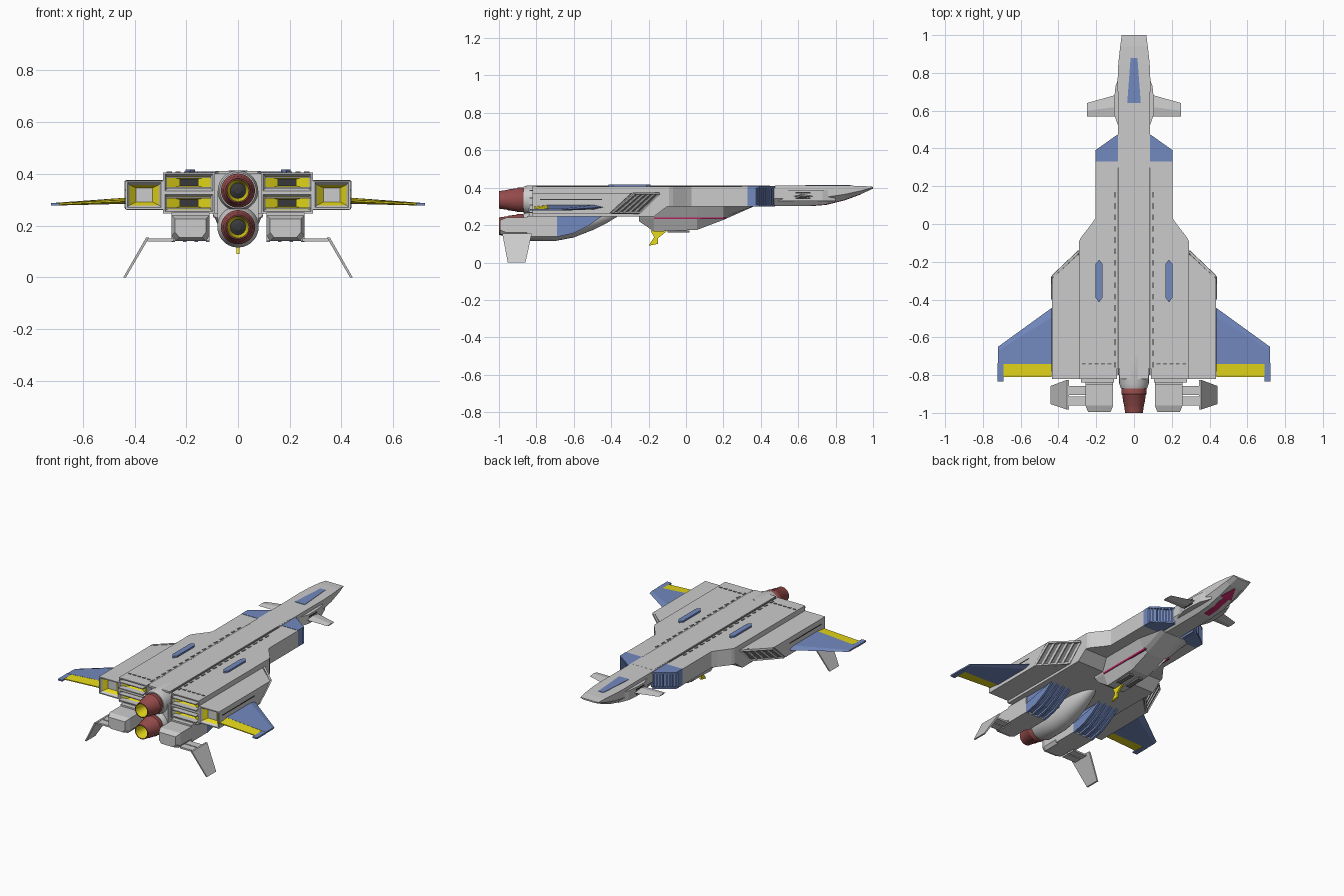
import bpy, bmesh, math
from mathutils import Vector

if "Cube" in bpy.data.objects:
    bpy.data.objects.remove(bpy.data.objects["Cube"])

def mat(name, rgb):
    m = bpy.data.materials.new(name)
    m.diffuse_color = (*rgb, 1)
    m.use_nodes = True
    m.node_tree.nodes["Principled BSDF"].inputs["Base Color"].default_value = m.diffuse_color
    return m

BLUE = mat("blue", (0.17, 0.25, 0.52))
YELLOW = mat("yellow", (0.8, 0.7, 0.01))
RED = mat("red", (0.3, 0.07, 0.07))
PINK = mat("magenta", (0.55, 0.02, 0.14))
DARK = mat("dark", (0.04, 0.04, 0.045))
MID = mat("mid_grey", (0.2, 0.2, 0.2))

def loft(name, rings, m=None, mirror=False, caps=(True, True), smooth=False):
    bm = bmesh.new()
    rs = [[bm.verts.new(p) for p in r] for r in rings]
    n = len(rs[0])
    for a, b in zip(rs, rs[1:]):
        for i in range(n):
            bm.faces.new((a[i], a[(i + 1) % n], b[(i + 1) % n], b[i]))
    if caps[0]: bm.faces.new(rs[0][::-1])
    if caps[1]: bm.faces.new(rs[-1])
    bmesh.ops.recalc_face_normals(bm, faces=bm.faces)
    me = bpy.data.meshes.new(name)
    bm.to_mesh(me)
    bm.free()
    ob = bpy.data.objects.new(name, me)
    bpy.context.collection.objects.link(ob)
    if m: me.materials.append(m)
    if mirror: ob.modifiers.new("mirror", 'MIRROR')
    if smooth:
        bpy.ops.object.select_all(action='DESELECT')
        ob.select_set(True)
        bpy.context.view_layer.objects.active = ob
        bpy.ops.object.shade_smooth_by_angle(angle=math.radians(35))
    return ob

def plan(name, pts, z0, z1, m=None, mirror=False):      # outline seen from the top
    return loft(name, [[(x, y, z) for x, y in pts] for z in (z0, z1)], m, mirror)

def side(name, pts, x0, x1, m=None, mirror=False):      # profile seen from the side
    return loft(name, [[(x, y, z) for y, z in pts] for x in (x0, x1)], m, mirror)

def box(name, x0, x1, y0, y1, z0, z1, m=None, mirror=False):
    return plan(name, [(x0, y0), (x1, y0), (x1, y1), (x0, y1)], z0, z1, m, mirror)

def sym(pts):
    return pts + [(-x, y) for x, y in reversed(pts)]

def circle(r, y, cz, n=28, sz=1):
    return [(r * math.cos(2 * math.pi * i / n), y, cz + sz * r * math.sin(2 * math.pi * i / n)) for i in range(n)]

def beam(name, p, q, t, m=None):
    p, q = Vector(p), Vector(q)
    d = (q - p).normalized()
    u = d.cross(Vector((0.7, 0.7, 0.1))).normalized() * t
    v = d.cross(u).normalized() * t
    loft(name, [[c + u + v, c - u + v, c - u - v, c + u - v] for c in (p, q)], m, True)

def mix(a, b, t):
    return Vector(a).lerp(Vector(b), t)

# Main hull
plan("hull_deck", sym([(.205, .33), (.205, .03), (.225, .0), (.28, -.07), (.29, -.09), (.29, -.765)]), .3, .406)
side("hull_lower", [(-.1, .3), (-.17, .247), (-.765, .247), (-.765, .3)], -.29, .29)
box("spine_plate", -.078, .078, -.82, .45, .40, .411)
box("deck_rail", .08, .088, -.80, .3, .40, .4095, MID, True)
for i in range(16):
    box("deck_hatch", .096, .106, -.76 + .06 * i, -.73 + .06 * i, .40, .409, MID, True)
for i in range(5):
    box("rear_deck_hatch", .12 + .034 * i, .14 + .034 * i, -.745, -.735, .40, .409, MID, True)
plan("deck_fin", [(.185, -.19), (.203, -.21), (.203, -.39), (.185, -.415), (.167, -.39), (.167, -.21)], .40, .417, BLUE, True)

# Nose
def nose_ring(y, w, zt, zm, zb):
    return [(w, y, zt), (w, y, zm), (w * .6, y, zb), (-w * .6, y, zb), (-w, y, zm), (-w, y, zt)]
NOSE = [(.3, .085, .41, .34, .30), (.65, .085, .411, .345, .302), (.75, .087, .411, .35, .31),
        (.85, .083, .411, .365, .335), (.94, .073, .41, .385, .368), (1.0, .065, .405, .402, .395)]
loft("nose", [nose_ring(*r) for r in NOSE])
plan("canopy", sym([(.018, .88), (.036, .64)]), .40, .4135, BLUE)
plan("canard_fairing", [(.07, .80), (.098, .73), (.105, .66), (.105, .58), (.07, .48)], .328, .388, None, True)
for z in (.34, .368):
    box("fairing_slot", .09, .107, .585, .665, z, z + .008, DARK, True)
loft("canard", [[(.09, .685, .355), (.09, .62, .366), (.09, .57, .355), (.09, .62, .344)],
                [(.25, .64, .355), (.25, .60, .359), (.25, .57, .355), (.25, .60, .351)]], None, True)
# Arrow mark under the nose
def under(y, w):
    for a, b in zip(NOSE, NOSE[1:]):
        if a[0] <= y <= b[0]:
            z = a[4] + (b[4] - a[4]) * (y - a[0]) / (b[0] - a[0])
            return [(w, y, z - .002), (-w, y, z - .002), (-w, y, z + .003), (w, y, z + .003)]
loft("nose_arrow", [under(*p) for p in [(.67, .02), (.75, .02), (.849, .02), (.852, .042), (.935, .002)]], PINK)

# Blue shoulder intakes with vertical slats
for z0, z1 in ((.3, .308), (.398, .408)):
    plan("intake_lip", [(.07, .33), (.205, .33), (.205, .39), (.085, .475)], z0, z1, BLUE, True)
plan("intake_core", [(.07, .33), (.205, .33), (.205, .375), (.07, .462)], .304, .402, BLUE, True)
for i in range(8):
    p = mix((.2, .388, .302), (.092, .464, .302), i / 7)
    beam("intake_slat", p, p + Vector((0, 0, .1)), .004, BLUE)

# Belly hull with stripes and hook
BELLY = [(-.25, .22, .235), (-.17, .165, .235), (.06, .175, .235), (.2, .228, .242), (.36, .299, .30)]
loft("belly", [[(.135, y, .31), (.092, y, zm), (.062, y, zb), (-.062, y, zb), (-.092, y, zm), (-.135, y, .31)]
               for y, zb, zm in BELLY])
loft("belly_stripe", [[(.097, y, .242), (.095, y, .232), (.085, y, .232), (.085, y, .242)] for y in (-.17, .215)], PINK, True)
side("belly_hook", [(-.19, .17), (-.10, .17), (-.15, .13), (-.15, .10), (-.2, .09), (-.17, .135)], -.006, .006, YELLOW)
box("belly_hatch", .02, .05, -.1, .02, .16, .172, MID, True)

# Outer side pods with slanted louvred intakes
loft("side_pod", [[(.28, -.15, .373), (.435, -.29, .373), (.435, -.78, .373), (.28, -.78, .373)],
                  [(.28, -.26, .263), (.435, -.41, .263), (.435, -.78, .263), (.28, -.78, .263)]], None, True)
ta, tb, ba, bb = (.292, -.145, .369), (.431, -.277, .369), (.292, -.25, .267), (.431, -.397, .267)
for i in range(6):
    beam("pod_louvre", mix(ta, tb, i / 5), mix(ba, bb, i / 5), .006)
beam("pod_top_lip", ta, tb, .006)
beam("pod_bottom_lip", ba, bb, .006)
loft("pod_grille", [[mix(a, b, t) + Vector((0, o, 0)) for a, b, t in ((ta, tb, .03), (ta, tb, .97), (ba, bb, .97), (ba, bb, .03))]
                    for o in (-.02, .001)], MID, True)
box("pod_groove", .43, .437, -.78, -.45, .335, .34, DARK, True)

# Rear vents: frame, funnel and inner throat
def rect(x0, x1, z0, z1, y, k=0.0, kz=None):
    kz = k if kz is None else kz
    return [(x0 + k, y, z0 + kz), (x1 - k, y, z0 + kz), (x1 - k, y, z1 - kz), (x0 + k, y, z1 - kz)]
def vent(x0, x1, z0, z1, t, kx, kz, throat):
    r = (x0, x1, z0, z1)
    loft("vent_frame", [rect(*r, -.76), rect(*r, -.82), rect(*r, -.82, t), rect(*r, -.805, t * 2.2)], None, True, (False, False))
    loft("vent_funnel", [rect(*r, -.805, t * 2.2), rect(*r, -.775, kx, kz)], YELLOW, True, (False, False))
    loft("vent_throat", [rect(*r, -.775, kx, kz), rect(*r, -.768, kx, kz)], throat, True, (False, True))
vent(.09, .29, .327, .406, .007, .065, .026, DARK)
vent(.09, .29, .247, .327, .007, .065, .026, DARK)
vent(.29, .435, .263, .373, .007, .045, .03, MID)
for z in (.287, .366):
    for s in (-.02, .02):
        box("vent_blade", .105, .28, -.838, -.80, z + s - .003, z + s + .003, None, True)

# Wings with flap and tip
def wing_ring(x, lead, t, zc):
    return [(x, lead, zc), (x, lead - .05 * t / .012, zc + t), (x, -.74, zc + t), (x, -.74, zc - t), (x, lead - .05 * t / .012, zc - t)]
loft("wing", [wing_ring(.43, -.44, .012, .296), wing_ring(.72, -.65, .005, .282)], BLUE, True)
loft("wing_flap", [[(x, -.74, z + t), (x, -.81, z + .003), (x, -.81, z - .003), (x, -.74, z - t)]
                   for x, z, t in ((.437, .296, .011), (.69, .283, .005))], YELLOW, True)
box("wing_tip", .69, .722, -.835, -.735, .277, .287, BLUE, True)

# Central stacked engines
loft("upper_engine_housing", [circle(.078, y, .335) for y in (-.7, -.845)] + [circle(.07, -.87, .335)], smooth=True)
box("engine_web", -.079, .079, -.84, -.6, .2, .335)
loft("lower_engine_pod", [circle(r, y, c) for y, r, c in ((-.87, .066, .194), (-.84, .08, .195), (-.7, .08, .195),
     (-.6, .076, .21), (-.5, .062, .235), (-.42, .042, .255), (-.36, .018, .268))], smooth=True)
for cz in (.335, .194):
    loft("nozzle", [circle(r, y, cz) for y, r in ((-.86, .06), (-.875, .066), (-.9, .066), (-.905, .062),
         (-.95, .056), (-.955, .053), (-1.0, .047), (-1.0, .042))], RED, False, (True, False), True)
    loft("nozzle_liner", [circle(.042, -1.0, cz), circle(.03, -.92, cz)], YELLOW, False, (False, False), True)
    loft("nozzle_core", [circle(.03, -.92, cz), circle(.012, -.93, cz)], DARK, False, (False, True))

# Lower nacelles: blue ribbed front, grey rear block
side("nacelle_front", [(-.46, .25), (-.53, .205), (-.6, .17), (-.69, .15), (-.69, .25)], .115, .25, BLUE, True)
for i in range(4):
    x = .11 + .0445 * i
    side("nacelle_rib", [(-.445, .25), (-.53, .192), (-.6, .157), (-.69, .137), (-.69, .2)], x, x + .014, BLUE, True)
box("nacelle_middle", .11, .258, -.85, -.69, .14, .25, None, True)
def nac(y, k):
    return [(.11 + k, y, .24 - k), (.257 - k, y, .24 - k), (.257 - k, y, .16 + k), (.24 - k, y, .14 + k), (.125 + k, y, .14 + k), (.11 + k, y, .16 + k)]
loft("nacelle_rear", [nac(-.82, .01), nac(-.85, 0), nac(-.96, 0), nac(-.995, .014)], None, True)

# Fins hanging from the nacelles
for y in (-.905, -.96):
    box("fin_arm", .25, .35, y, y + .048, .139, .15, None, True)
loft("tail_fin", [[(x - t, y0, z), (x + t, y0, z), (x + t, y1, z), (x - t, y1, z)]
                  for x, z, y0, y1, t in ((.349, .154, -.982, -.825, .006), (.438, 0, -.953, -.858, .005))], None, True)
